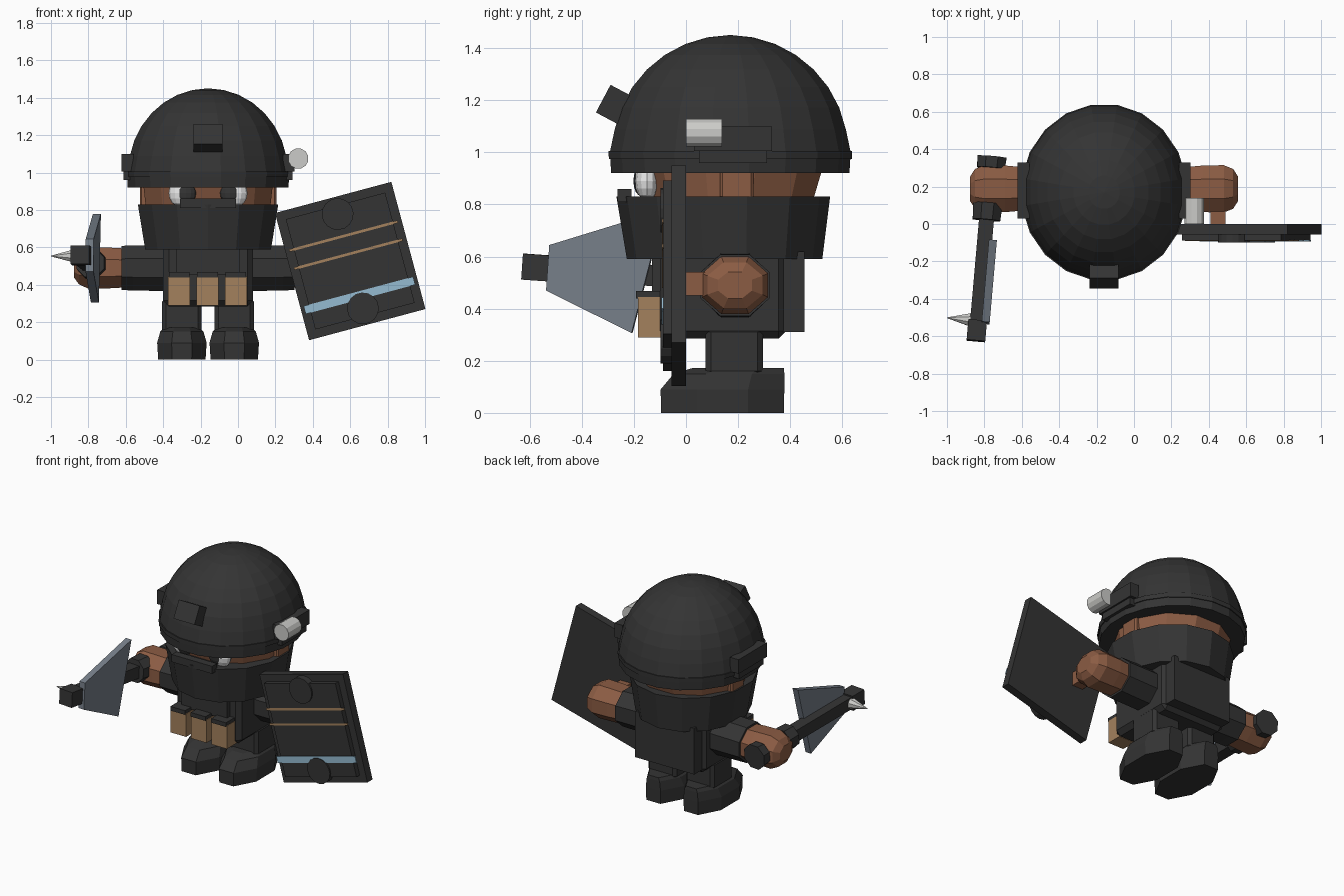
import bpy, bmesh
from math import sin, cos, pi, radians
from mathutils import Matrix, Vector

if "Cube" in bpy.data.objects:
    bpy.data.objects.remove(bpy.data.objects["Cube"])

def material(name, r, g, b):
    m = bpy.data.materials.new(name)
    m.use_nodes = True
    m.diffuse_color = (r, g, b, 1)
    m.node_tree.nodes["Principled BSDF"].inputs["Base Color"].default_value = (r, g, b, 1)
    return m

DARK = material("charcoal", .034, .034, .034)
SKIN = material("skin brown", .26, .107, .057)
TAN = material("tan", .37, .22, .11)
BLUE = material("pale blue", .30, .50, .64)
STEEL = material("blue steel", .18, .21, .25)
GREY = material("light grey", .60, .60, .58)
WHITE = material("eye white", .80, .80, .80)

def finish(name, bm, mat, matrix=None):
    bmesh.ops.recalc_face_normals(bm, faces=bm.faces)
    if matrix:
        bm.transform(matrix)
    mesh = bpy.data.meshes.new(name)
    bm.to_mesh(mesh)
    bm.free()
    mesh.materials.append(mat)
    ob = bpy.data.objects.new(name, mesh)
    bpy.context.collection.objects.link(ob)
    return ob

def box(name, x, y, z, mat, bevel=0, matrix=None):
    """Box from (min, max) ranges, optionally bevelled."""
    bm = bmesh.new()
    bmesh.ops.create_cube(bm, size=1)
    for v in bm.verts:
        v.co = [(lo + hi) / 2 + c * (hi - lo) for c, (lo, hi) in zip(v.co, (x, y, z))]
    if bevel:
        bmesh.ops.bevel(bm, geom=bm.edges[:], offset=bevel, segments=1, affect='EDGES')
    return finish(name, bm, mat, matrix)

def loft(name, rings, n, mat, axis='z', matrix=None):
    """Solid through n-sided rings (t, a, b, ra, rb) set along an axis."""
    bm = bmesh.new()
    loops = []
    for t, a, b, ra, rb in rings:
        loop = []
        for i in range(n):
            w = 2 * pi * (i + .5) / n
            p, q = a + ra * cos(w), b + rb * sin(w)
            loop.append(bm.verts.new({'z': (p, q, t), 'x': (t, p, q), 'y': (p, t, q)}[axis]))
        loops.append(loop)
    for lo, hi in zip(loops, loops[1:]):
        for i in range(n):
            j = (i + 1) % n
            bm.faces.new((lo[i], lo[j], hi[j], hi[i]))
    bm.faces.new(loops[0])
    bm.faces.new(loops[-1])
    return finish(name, bm, mat, matrix)

def ball(name, center, radii, mat, u=12, v=8):
    bm = bmesh.new()
    bmesh.ops.create_uvsphere(bm, u_segments=u, v_segments=v, radius=1)
    return finish(name, bm, mat, Matrix.Translation(center) @ Matrix.Diagonal((*radii, 1)))

CX, CY = -.16, .17

# Helmet: vertical rim carrying a faceted dome
dome = [(.92, CX, CY, .435, .463), (1.0, CX, CY, .44, .468)]
for k in range(1, 8):
    w = k * pi / 16
    dome.append((1.0 + .45 * sin(w), CX, CY, .432 * cos(w), .458 * cos(w)))
dome.append((1.45, CX, CY, .005, .005))
loft("helmet", dome, 20, DARK)
loft("helmet_band", [(.975, CX, CY, .445, .472), (1.005, CX, CY, .446, .473)], 20, DARK)
tilt = Matrix.Translation((CX, -.278, 1.185)) @ Matrix.Rotation(radians(-28), 4, 'X')
box("helmet_mount", (-.078, .078), (-.045, .06), (-.06, .06), DARK, matrix=tilt)
for side, name in ((-1, "right"), (1, "left")):
    xs = sorted((CX + side * .40, CX + side * .463))
    box(name + "_helmet_rail", xs, (.03, .33), (1.005, 1.10), DARK)
    xs = sorted((CX + side * .40, CX + side * .452))
    box(name + "_rail_base", xs, (.05, .31), (.96, 1.01), DARK)
loft("helmet_lamp", [(0, .322, 1.075, .055, .055), (.138, .322, 1.075, .055, .055)], 12, GREY, 'y')

# Head, ears and eyes
loft("head", [(.60, CX, CY, .31, .28), (.82, CX, CY, .345, .33), (.95, CX, CY, .36, .37)], 12, SKIN)
for side, name in ((-1, "right"), (1, "left")):
    xs = sorted((CX + side * .30, CX + side * .365))
    box(name + "_ear", xs, (.13, .26), (.80, .94), SKIN, .01)
    ball(name + "_eye", (CX + side * .145, -.15, .89), (.066, .045, .075), WHITE)
    ball(name + "_pupil", (CX + side * .118, -.172, .89), (.054, .03, .058), DARK)

# Mask collar with nose guard
loft("collar", [(.59, CX, .148, .345, .375), (.83, CX, .143, .385, .41)], 14, DARK)
box("nose_guard", (-.31, -.01), (-.262, -.21), (.81, .86), DARK)

# Torso, chest plate and backpack
box("torso", (-.40, .08), (-.10, .385), (.285, .65), DARK, .03)
box("chest_plate", (-.33, .01), (-.13, -.05), (.455, .60), DARK)
box("backpack", (-.38, .06), (.37, .455), (.31, .62), DARK)

# Belt pouches
for i in range(3):
    x = -.315 + i * .152
    box(f"pouch_{i + 1}", (x - .058, x + .058), (-.185, -.08), (.29, .445), TAN)
    box(f"pouch_flap_{i + 1}", (x - .055, x + .055), (-.192, -.08), (.44, .468), DARK)

# Legs, boots, sleeves and hands, mirrored around the body centre
for side, name in ((-1, "right"), (1, "left")):
    x = CX + side * .14
    box(name + "_leg", (x - .105, x + .105), (.075, .295), (.14, .33), DARK, .02)
    loft(name + "_boot", [(0, x, .14, .137, .255), (.09, x, .14, .143, .257),
                          (.15, x, .165, .125, .23), (.172, x, .20, .10, .19)], 8, DARK)

    def along(d, r, s):
        return (CX + side * d, .188, .49, r, s)
    loft(name + "_sleeve", [along(.18, .14, .135), along(.40, .143, .13), along(.462, .145, .128)],
         8, DARK, 'x')
    loft(name + "_hand", [along(.40, .122, .11), along(.53, .135, .118), along(.64, .137, .12),
                          along(.69, .115, .095), along(.717, .07, .055)], 8, SKIN, 'x')

# Shield, built upright and then swung sideways
swing = Matrix.Translation((.60, 0, .527)) @ Matrix.Rotation(radians(-15), 4, 'Y')
box("shield", (-.322, .322), (-.055, 0), (-.352, .352), DARK, matrix=swing)
box("shield_panel", (-.275, .275), (-.088, -.05), (-.305, .305), DARK, matrix=swing)
for i, z in enumerate((.138, .038)):
    box(f"shield_stripe_{i + 1}", (-.30, .30), (-.092, -.086), (z - .007, z + .007), TAN, matrix=swing)
box("shield_blue_band", (-.303, .303), (-.094, -.086), (-.212, -.168), BLUE, matrix=swing)
for z, name in ((.26, "upper"), (-.262, "lower")):
    loft(name + "_shield_disc", [(-.098, 0, z, .085, .085), (-.01, 0, z, .085, .085)],
         16, DARK, 'y', swing)
box("shield_grip", (.41, .49), (-.02, .10), (.45, .54), SKIN)

# Bladed tool: handle runs along local y, pointing forward from the hand
aim = (Matrix.Translation((-.775, .18, .505)) @ Matrix.Rotation(radians(-5), 4, 'Z')
       @ Matrix.Rotation(radians(-4), 4, 'X'))
box("tool_handle", (-.04, .04), (-.79, .16), (-.04, .04), DARK, matrix=aim)
box("tool_head", (-.05, .05), (-.81, -.70), (-.05, .05), DARK, matrix=aim)
for name, a, b in (("pommel", .12, .18), ("guard", -.16, -.07)):
    loft("tool_" + name, [(a, 0, 0, .08, .08), (b, 0, 0, .085, .085)], 8, DARK, 'y', aim)
loft("tool_spike", [(-.165, -.70, 0, .002, .002), (-.03, -.70, 0, .04, .04)], 8, GREY, 'x', aim)

# Tapered blade plate beside the handle
bm = bmesh.new()
outline = [(-.71, .09), (-.28, .255), (-.37, -.225), (-.71, -.085)]
face = bm.faces.new([bm.verts.new((.022, y, z)) for y, z in outline])
new = bmesh.ops.extrude_face_region(bm, geom=[face])["geom"]
bmesh.ops.translate(bm, vec=Vector((.043, 0, 0)), verts=[g for g in new if isinstance(g, bmesh.types.BMVert)])
finish("tool_blade", bm, STEEL, aim)
